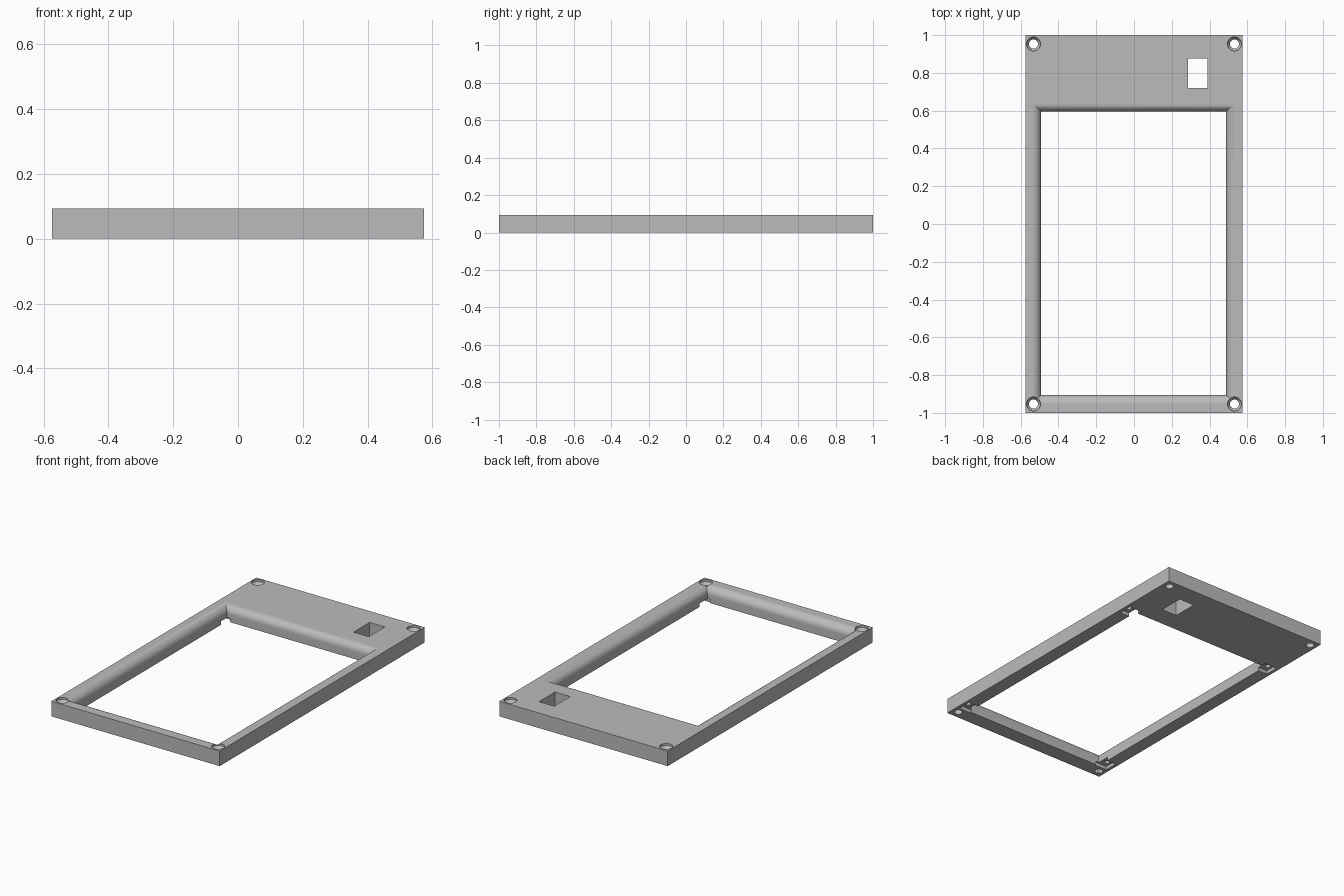
import bpy, bmesh, math

if "Cube" in bpy.data.objects:
    bpy.data.objects.remove(bpy.data.objects["Cube"], do_unlink=True)

H = 0.093                      # plate thickness
HALF_X = 0.575

grey = bpy.data.materials.new("light grey")
grey.use_nodes = True
grey.diffuse_color = (0.5, 0.5, 0.5, 1)
grey.node_tree.nodes["Principled BSDF"].inputs["Base Color"].default_value = (0.5, 0.5, 0.5, 1)


def loft(name, rings):
    """Closed solid skinned through a list of rings of equal point count."""
    bm = bmesh.new()
    loops = [[bm.verts.new(p) for p in ring] for ring in rings]
    n = len(loops[0])
    for a, b in zip(loops, loops[1:]):
        for i in range(n):
            j = (i + 1) % n
            bm.faces.new((a[i], a[j], b[j], b[i]))
    bm.faces.new(loops[0][::-1])
    bm.faces.new(loops[-1])
    bmesh.ops.recalc_face_normals(bm, faces=bm.faces)
    mesh = bpy.data.meshes.new(name)
    bm.to_mesh(mesh)
    bm.free()
    mesh.materials.append(grey)
    ob = bpy.data.objects.new(name, mesh)
    bpy.context.collection.objects.link(ob)
    return ob


def rect(x0, x1, y0, y1, z, grow=0):
    return [(x0 - grow, y0 - grow, z), (x1 + grow, y0 - grow, z),
            (x1 + grow, y1 + grow, z), (x0 - grow, y1 + grow, z)]


def circle(cx, cy, r, z, n=32):
    return [(cx + r * math.cos(math.tau * i / n),
             cy + r * math.sin(math.tau * i / n), z) for i in range(n)]


def box(name, x0, x1, y0, y1, z0, z1):
    return loft(name, [rect(x0, x1, y0, y1, z) for z in (z0, z1)])


plate = box("bezel_plate", -HALF_X, HALF_X, -1, 1, 0, H)
cutters = []

# Screen opening with a rounded, mitred upper lip
R = 0.047
opening = (-0.492, 0.488, -0.905, 0.595)
rings = [rect(*opening, -0.1)]
for i in range(13):
    a = math.pi / 2 * i / 12
    rings.append(rect(*opening, H + 0.0002 - R + R * math.sin(a), R * (1 - math.cos(a))))
rings.append(rect(*opening, H + 0.1, R))
cutters.append(loft("opening_cutter", rings))

# Small rectangular switch window
cutters.append(box("window_cutter", 0.285, 0.39, 0.72, 0.877, -0.1, H + 0.1))

for sx in (-1, 1):
    for sy in (-1, 1):
        # Countersunk corner screw holes
        x, y = sx * 0.532, sy * 0.953
        profile = [(0.024, -0.1), (0.024, H - 0.03), (0.037, H - 0.012), (0.037, H + 0.1)]
        cutters.append(loft("screw_cutter", [circle(x, y, r, z) for r, z in profile]))

    for cy in (0.58, -0.87):
        # Underside mounting pockets with blind pilot holes
        x0, x1 = sorted((sx * 0.47, sx * 0.555))
        cutters.append(box("pocket_cutter", x0, x1, cy - 0.043, cy + 0.043, -0.1, 0.022))
        cutters.append(loft("pilot_cutter",
                            [circle(sx * 0.526, cy, 0.015, z, 20) for z in (-0.1, 0.05)]))

# Cut everything out of the plate
bpy.context.view_layer.objects.active = plate
for cutter in cutters:
    mod = plate.modifiers.new("cut", "BOOLEAN")
    mod.operation = "DIFFERENCE"
    mod.solver = "EXACT"
    mod.object = cutter
    bpy.ops.object.modifier_apply(modifier=mod.name)
    bpy.data.objects.remove(cutter, do_unlink=True)

# Smooth the lip and holes, keep the edges crisp
bpy.ops.object.select_all(action="DESELECT")
plate.select_set(True)
bpy.ops.object.shade_smooth_by_angle(angle=math.radians(30))
